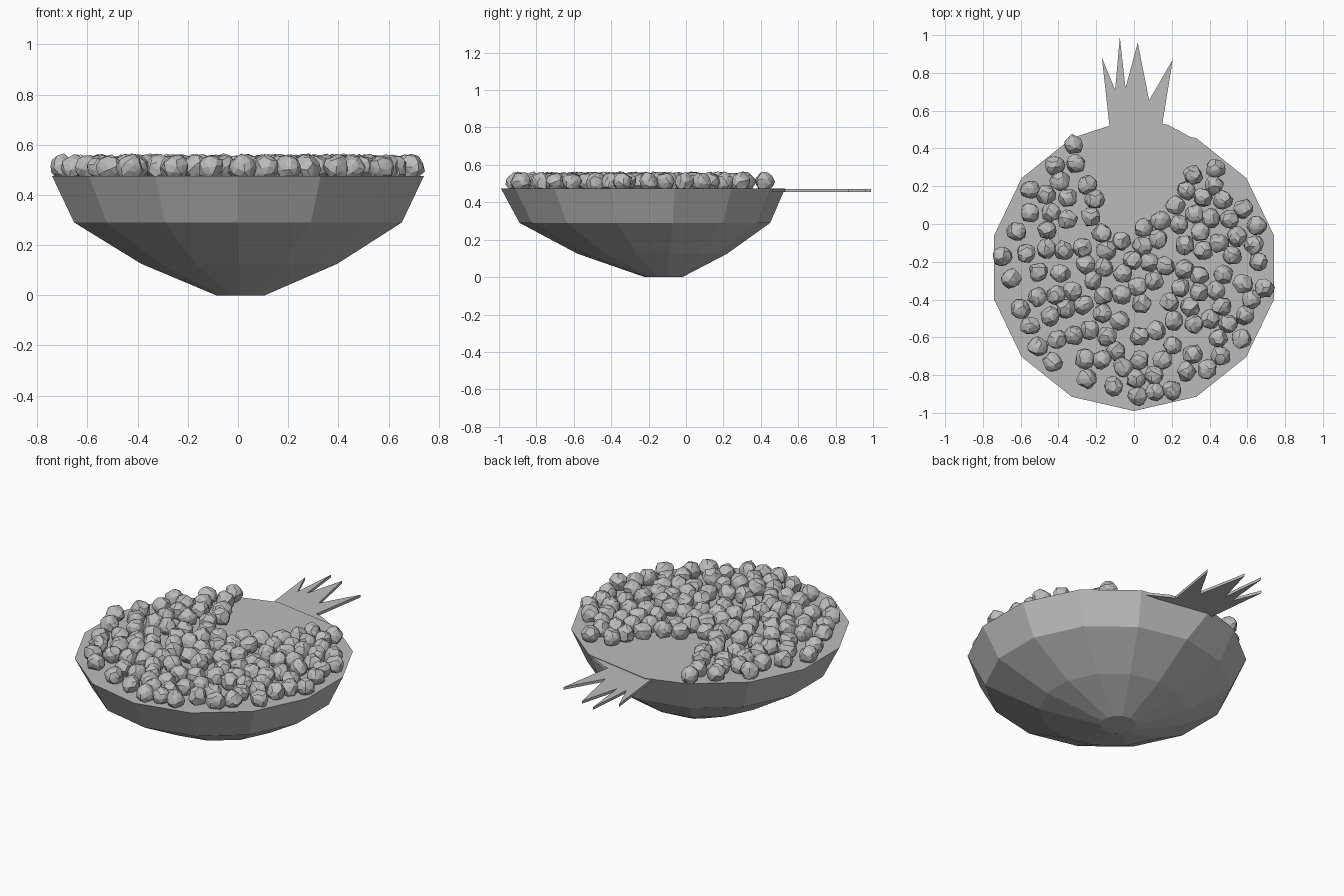
import bpy, bmesh, math, random
from mathutils import Matrix, Vector, Euler

if "Cube" in bpy.data.objects:
    bpy.data.objects.remove(bpy.data.objects["Cube"])

random.seed(7)

grey = bpy.data.materials.new("plain_grey")
grey.diffuse_color = (0.5, 0.5, 0.5, 1)
grey.use_nodes = True
grey.node_tree.nodes["Principled BSDF"].inputs["Base Color"].default_value = grey.diffuse_color


def finish(bm, name):
    bmesh.ops.recalc_face_normals(bm, faces=bm.faces)
    mesh = bpy.data.meshes.new(name)
    bm.to_mesh(mesh)
    bm.free()
    mesh.materials.append(grey)
    obj = bpy.data.objects.new(name, mesh)
    bpy.context.collection.objects.link(obj)
    return obj


# Halved fruit: fourteen-sided rings of (z, radius, centre x, centre y)
SIDES = 14
bm = bmesh.new()
rings = []
for z, r, cx, cy in [(0, 0.10, 0.01, -0.12), (0.125, 0.40, 0.005, -0.18),
                     (0.29, 0.67, 0, -0.22), (0.475, 0.76, 0, -0.23)]:
    ring = []
    for i in range(SIDES):
        a = -math.pi / 2 + i * math.tau / SIDES
        ring.append(bm.verts.new((cx + r * math.cos(a), cy + r * math.sin(a), z)))
    rings.append(ring)
rings[-1][SIDES // 2].co.x = -0.10     # rim is slightly uneven at the crown
bm.faces.new(rings[0])
bm.faces.new(rings[-1])
for lo, hi in zip(rings, rings[1:]):
    for i in range(SIDES):
        j = (i + 1) % SIDES
        bm.faces.new((lo[i], lo[j], hi[j], hi[i]))
finish(bm, "fruit_half")

# Spiky crown: thin extruded outline
outline = [(-0.13, 0.48), (-0.13, 0.52), (-0.17, 0.88), (-0.10, 0.71),
           (-0.075, 0.99), (-0.045, 0.72), (0.02, 0.96), (0.08, 0.655),
           (0.205, 0.87), (0.15, 0.53), (0.18, 0.525), (0.30, 0.46)]
bm = bmesh.new()
face = bm.faces.new([bm.verts.new((x, y, 0.455)) for x, y in outline])
out = bmesh.ops.extrude_face_region(bm, geom=[face])
bmesh.ops.translate(bm, vec=(0, 0, 0.016),
                    verts=[v for v in out["geom"] if isinstance(v, bmesh.types.BMVert)])
finish(bm, "crown")

# Border of the seed bed, with the empty notch below the crown
border = [(-0.32, 0.42), (-0.42, 0.31), (-0.55, 0.18), (-0.55, 0.06),
          (-0.62, -0.04), (-0.70, -0.17), (-0.65, -0.29), (-0.60, -0.45),
          (-0.55, -0.54), (-0.51, -0.65), (-0.43, -0.73), (-0.25, -0.82),
          (-0.11, -0.86), (0.02, -0.91), (0.20, -0.88), (0.39, -0.77),
          (0.57, -0.61), (0.59, -0.48), (0.69, -0.34), (0.66, -0.20),
          (0.65, -0.01), (0.58, 0.08), (0.47, 0.13), (0.43, 0.29),
          (0.31, 0.26), (0.22, 0.10), (0.14, 0.02), (0.05, -0.02),
          (-0.07, -0.09), (-0.17, -0.05), (-0.21, 0.13), (-0.25, 0.21),
          (-0.31, 0.32)]


def inside(x, y):
    hit = False
    for (x1, y1), (x2, y2) in zip(border, border[1:] + border[:1]):
        if (y1 > y) != (y2 > y) and x < x1 + (y - y1) * (x2 - x1) / (y2 - y1):
            hit = not hit
    return hit


# Fill the bed with evenly scattered spots
spots = list(border)
for _ in range(9000):
    x, y = random.uniform(-0.72, 0.7), random.uniform(-0.92, 0.44)
    if len(spots) < 120 and inside(x, y) and all(
            math.hypot(x - a, y - b) > 0.086 for a, b in spots):
        spots.append((x, y))

# Rough faceted seeds half sunk in the cut surface
bm = bmesh.new()
for x, y in spots:
    turn = Euler([random.uniform(0, math.tau) for _ in range(3)]).to_matrix().to_4x4()
    seed = bmesh.ops.create_icosphere(bm, subdivisions=2, radius=0.053)["verts"]
    for v in seed:
        v.co *= random.uniform(0.85, 1.09)
    place = Matrix.Translation(Vector((x, y, 0.509))) @ turn
    bmesh.ops.transform(bm, matrix=place, verts=seed)
finish(bm, "seeds")
